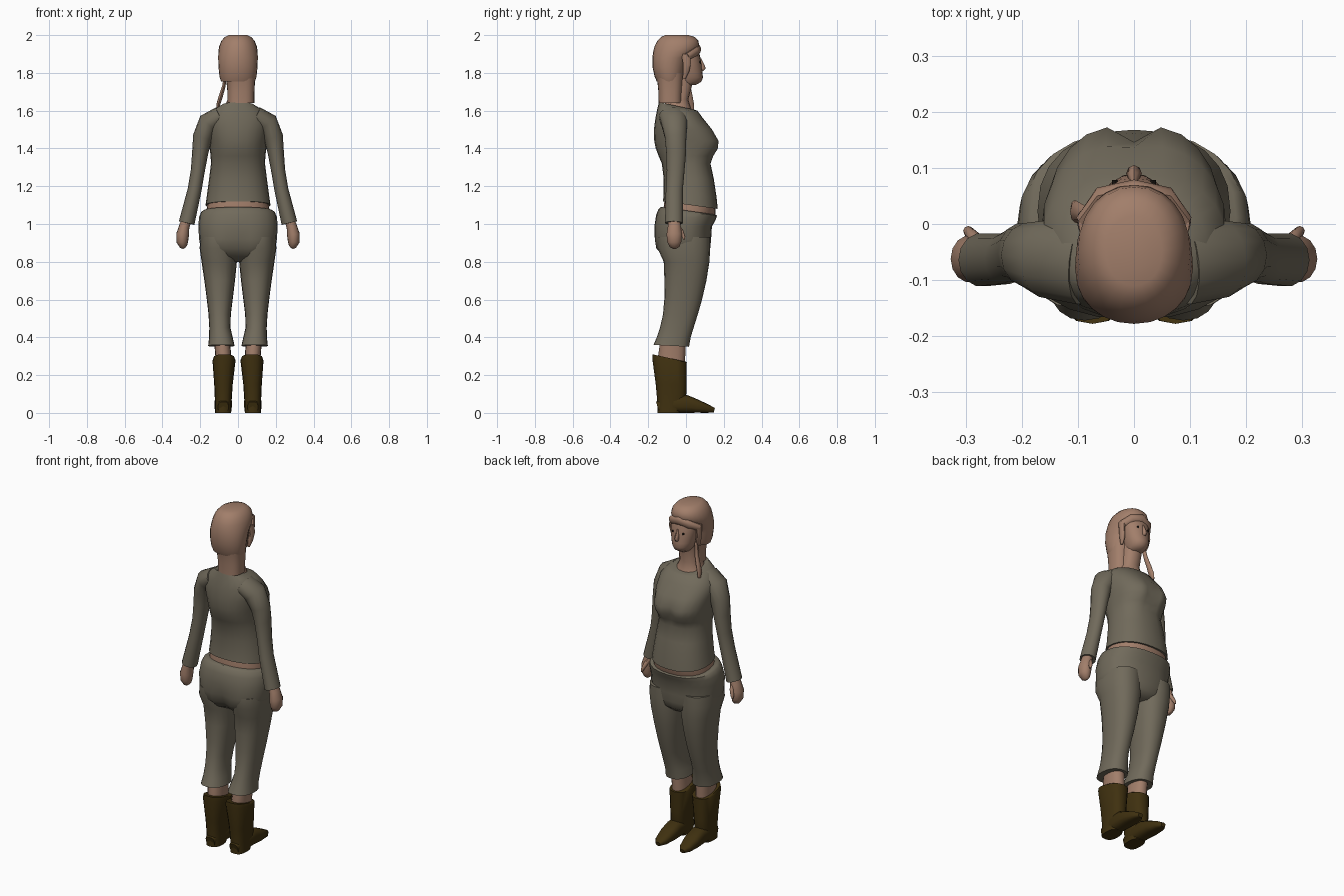
import bpy, bmesh, math
from mathutils import Vector


def material(name, rgb):
    m = bpy.data.materials.new(name)
    m.diffuse_color = (*rgb, 1)
    return m


SKIN = material("skin", (0.36, 0.21, 0.145))
CLOTH = material("grey brown cloth", (0.165, 0.145, 0.105))
LEATHER = material("dark leather", (0.05, 0.03, 0.005))
DARK = material("eye black", (0.01, 0.008, 0.006))


def power(c, e):
    return math.copysign(abs(c) ** (2 / e), c)


def skin_rings(name, rings, mat, mirror=False, warp=None):
    """Join closed rings of points into one smooth capped body."""
    bm = bmesh.new()
    rows = [[bm.verts.new(p) for p in r] for r in rings]
    n = len(rows[0])
    for a, b in zip(rows, rows[1:]):
        for i in range(n):
            j = (i + 1) % n
            bm.faces.new((a[i], a[j], b[j], b[i]))
    bm.faces.new(rows[0][::-1])
    bm.faces.new(rows[-1])
    bmesh.ops.recalc_face_normals(bm, faces=bm.faces)
    if warp:
        for v in bm.verts:
            v.co.y += warp(v.co)
    for f in bm.faces:
        f.smooth = True
    me = bpy.data.meshes.new(name)
    bm.to_mesh(me)
    bm.free()
    me.set_sharp_from_angle(angle=math.radians(45))
    me.materials.append(mat)
    ob = bpy.data.objects.new(name, me)
    bpy.context.collection.objects.link(ob)
    if mirror:
        ob.modifiers.new("mirror", 'MIRROR')
    return ob


def loft(name, sections, mat, n=24, e=2.3, **kw):
    """Sections: z, x0, x1, y0, y1 and optional drop in z from back to front."""
    rings = []
    for z, x0, x1, y0, y1, *t in sections:
        ring = []
        for i in range(n):
            a = 2 * math.pi * i / n
            u, v = power(math.cos(a), e), power(math.sin(a), e)
            drop = (t[0] if t else 0) * (v + 1) / 2
            ring.append(((x0 + x1) / 2 + u * (x1 - x0) / 2,
                         (y0 + y1) / 2 + v * (y1 - y0) / 2, z - drop))
        rings.append(ring)
    return skin_rings(name, rings, mat, **kw)


def tube(name, path, mat, ref=(0, 1, 0), n=14, e=2.0, **kw):
    """Path points: x, y, z, radius across, radius along ref."""
    pts = [Vector(p[:3]) for p in path]
    rings = []
    for k, p in enumerate(path):
        t = (pts[min(k + 1, len(pts) - 1)] - pts[max(k - 1, 0)]).normalized()
        b = Vector(ref)
        b = (b - t * b.dot(t)).normalized()
        a = b.cross(t)
        rings.append([pts[k] + a * p[3] * power(math.cos(w), e) + b * p[4] * power(math.sin(w), e)
                      for w in (2 * math.pi * i / n for i in range(n))])
    return skin_rings(name, rings, mat, **kw)


def groove(z0, height, depth, front):
    """Soft centre groove on the front or the back of a body."""
    def f(c):
        if (c.y > 0) != front:
            return 0
        d = depth * math.exp(-(c.x / 0.03) ** 2 - ((c.z - z0) / height) ** 2)
        return -d if front else d
    return f


def sym(z, w, *rest):
    return (z, -w, w, *rest)


# Shirt body
loft("shirt", [sym(1.12, .172, -.122, .168, .04), sym(1.16, .165, -.118, .162, .02),
               sym(1.24, .153, -.118, .147), sym(1.32, .143, -.128, .132),
               sym(1.36, .145, -.145, .15), sym(1.40, .15, -.16, .177),
               sym(1.44, .155, -.168, .18), sym(1.50, .165, -.17, .143),
               sym(1.56, .165, -.162, .09), sym(1.61, .13, -.152, .06, .01),
               sym(1.645, .088, -.143, .045, .04)],
     CLOTH, warp=groove(1.42, .06, .038, True))

# Sleeves
tube("sleeve", [(.09, -.07, 1.575, .05, .075), (.155, -.062, 1.535, .058, .07),
                (.187, -.055, 1.46, .052, .058), (.2, -.052, 1.38, .043, .054),
                (.213, -.055, 1.28, .037, .048), (.23, -.062, 1.18, .037, .046),
                (.272, -.064, 1.005, .042, .048)], CLOTH, mirror=True)

# Hands with thumbs
tube("hand", [(.27, -.062, 1.03, .026, .032), (.285, -.062, .985, .028, .035),
              (.293, -.062, .945, .034, .042), (.295, -.062, .905, .031, .038),
              (.288, -.06, .88, .02, .026), (.283, -.06, .872, .008, .012)],
     SKIN, mirror=True)
tube("thumb", [(.275, -.045, .985, .012, .016), (.284, -.025, .96, .012, .012),
               (.296, -.012, .93, .009, .009), (.299, -.01, .918, .004, .004)],
     SKIN, n=8, mirror=True)

# Bare waist between shirt and trousers
loft("waist", [sym(1.02, .165, -.12, .13), sym(1.09, .167, -.118, .155, .04),
               sym(1.14, .16, -.112, .155, .03)], SKIN)

# Trousers: seat and legs
loft("trouser_seat", [sym(.80, .09, -.07, .085), sym(.83, .15, -.125, .12),
                      sym(.87, .197, -.162, .128), sym(.92, .206, -.17, .133),
                      sym(.99, .21, -.17, .137, .005), sym(1.05, .206, -.158, .158, .025),
                      sym(1.08, .195, -.145, .165, .035), sym(1.09, .182, -.132, .155, .04)],
     CLOTH, warp=groove(.87, .08, .03, False))
loft("trouser_leg", [(.36, .018, .158, -.172, .016, .01), (.40, .028, .153, -.155, .025),
                     (.45, .04, .152, -.138, .04), (.52, .038, .156, -.122, .062),
                     (.60, .028, .165, -.115, .085), (.70, .016, .178, -.114, .108),
                     (.80, .006, .193, -.118, .124), (.87, .002, .203, -.15, .128),
                     (.93, .003, .2, -.15, .128)], CLOTH, n=20, mirror=True)

# Shins
loft("shin", [(.2, .035, .12, -.14, -.01), (.30, .036, .12, -.148, -.004),
              (.42, .045, .13, -.13, .0)], SKIN, n=16, mirror=True)

# Boots: shaft and foot
loft("boot_shaft", [(.0, .036, .122, -.152, -.03), (.06, .034, .122, -.152, .0),
                    (.15, .028, .126, -.16, .003), (.285, .013, .135, -.178, .004, .015),
                    (.31, .018, .13, -.178, .002, .04)], LEATHER, n=16, e=2.6, mirror=True)
tube("boot_foot", [(.078, -.15, .03, .03, .028), (.078, -.1, .045, .045, .043),
                   (.078, 0, .048, .048, .046), (.079, .06, .035, .035, .046),
                   (.08, .12, .021, .021, .035), (.08, .15, .014, .012, .014)],
     LEATHER, ref=(1, 0, 0), e=2.8, mirror=True)

# Neck, flaring into the shirt collar
loft("neck", [sym(1.58, .095, -.13, .04), sym(1.625, .075, -.12, .03, .02),
              sym(1.66, .054, -.1, .012), sym(1.78, .052, -.09, .045)], SKIN, n=16)

# Face and nose
loft("face", [sym(1.735, .034, -.05, .05), sym(1.752, .048, -.05, .08),
              sym(1.775, .058, -.05, .09), sym(1.80, .066, -.05, .087),
              sym(1.85, .074, -.05, .082), sym(1.89, .078, -.05, .074),
              sym(1.94, .076, -.05, .06)], SKIN, n=20, e=2.1)
tube("nose", [(0, .072, 1.875, .005, .008), (0, .083, 1.845, .01, .012),
              (0, .09, 1.825, .014, .015), (0, .084, 1.812, .009, .008)], SKIN, n=8)

# Eyes
tube("eye", [(.034, .06, 1.857, .007, .006), (.034, .0785, 1.857, .006, .005)],
     DARK, ref=(1, 0, 0), n=8, mirror=True)

# Hair: crown, fringe, hanging back and side locks
loft("hair_crown", [sym(1.755, .09, -.155, -.02), sym(1.78, .098, -.166, -.01),
                    sym(1.83, .103, -.177, .0), sym(1.88, .105, -.178, .02),
                    sym(1.91, .104, -.174, .055), sym(1.94, .1, -.167, .07),
                    sym(1.97, .088, -.152, .066), sym(1.99, .07, -.132, .045),
                    sym(2.0, .05, -.11, .015)], SKIN, e=2.1)
tube("fringe", [(-.085, .005, 1.885, .022, .018), (-.055, .05, 1.91, .025, .018),
                (0, .064, 1.925, .025, .016), (.055, .05, 1.91, .025, .018),
                (.085, .005, 1.885, .022, .018)], SKIN, ref=(.001, 1, 0), n=10)
loft("hair_back", [(1.64, -.056, .086, -.145, -.022), (1.70, -.056, .087, -.146, -.02),
                   (1.76, -.062, .09, -.152, -.015), (1.80, -.08, .095, -.16, -.01)],
     SKIN, e=2.6)
tube("side_lock", [(.085, .0, 1.9, .014, .025), (.088, .005, 1.85, .014, .022),
                   (.082, .0, 1.81, .014, .018), (.078, -.01, 1.77, .006, .008)],
     SKIN, n=10, mirror=True)

# Thin braid on one side, falling over the shoulder
tube("braid", [(-.066, .0, 1.79, .008, .012), (-.075, .01, 1.73, .009, .014),
               (-.09, .018, 1.68, .011, .016), (-.104, .022, 1.635, .01, .02),
               (-.108, .03, 1.6, .005, .012)], SKIN, n=8)
